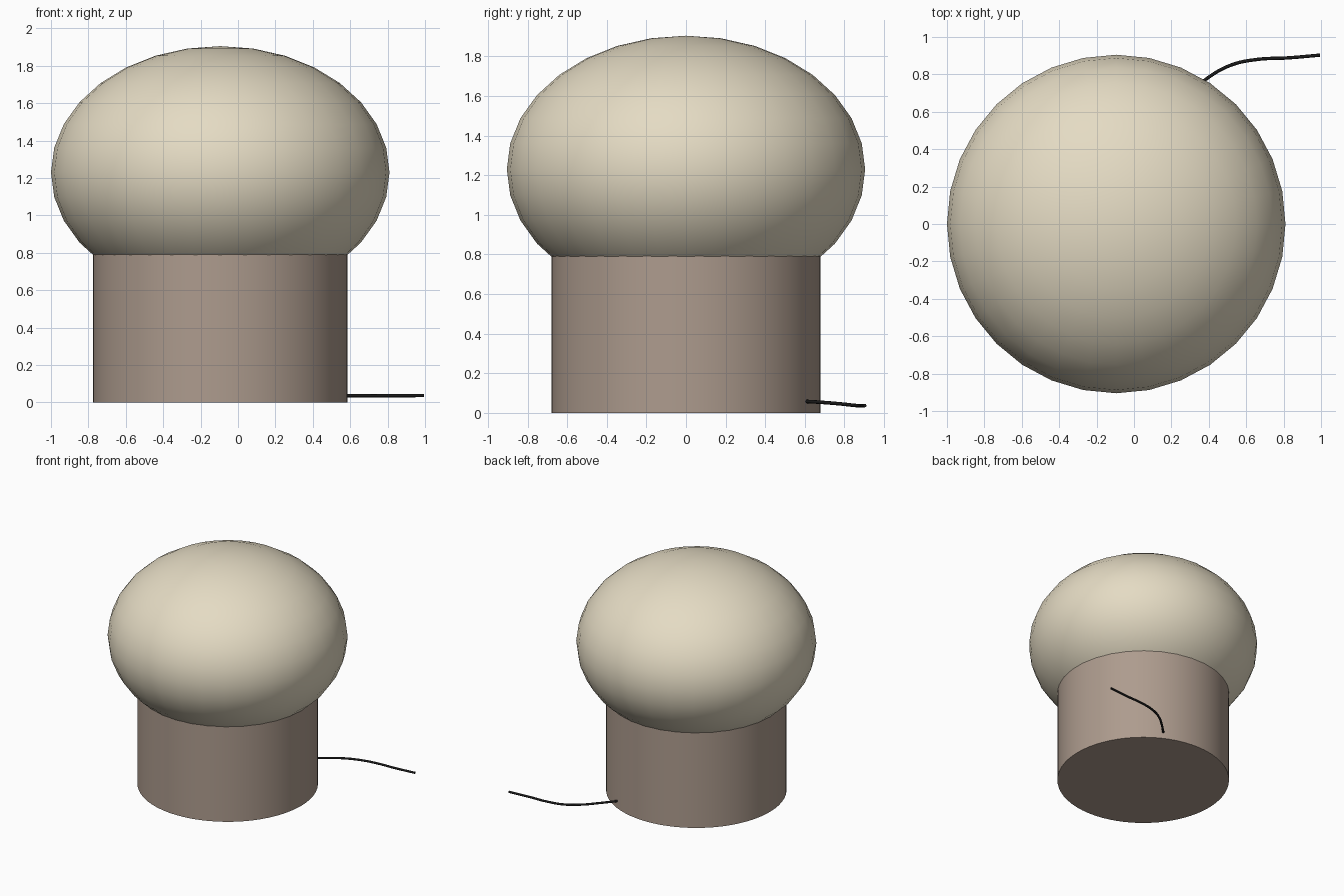
import bpy
import math

cube = bpy.data.objects.get("Cube")
if cube:
    bpy.data.objects.remove(cube, do_unlink=True)

CX = -0.095   # lamp axis


def material(name, color, roughness=0.6):
    m = bpy.data.materials.new(name)
    m.use_nodes = True
    m.diffuse_color = (*color, 1)
    bsdf = m.node_tree.nodes["Principled BSDF"]
    bsdf.inputs["Base Color"].default_value = (*color, 1)
    bsdf.inputs["Roughness"].default_value = roughness
    return m


def finish(name, mat, angle):
    ob = bpy.context.object
    ob.name = name
    ob.data.materials.append(mat)
    bpy.ops.object.shade_smooth_by_angle(angle=math.radians(angle))
    return ob


cream = material("warm cream", (0.78, 0.71, 0.55))
taupe = material("taupe", (0.42, 0.33, 0.27))
black = material("cord black", (0.01, 0.01, 0.01))

# Squashed globe shade
bpy.ops.mesh.primitive_uv_sphere_add(segments=32, ring_count=16, radius=1,
                                     location=(CX, 0, 1.23))
shade = bpy.context.object
shade.scale = (0.905, 0.905, 0.675)
bpy.ops.object.transform_apply(location=False, rotation=False, scale=True)
finish("globe_shade", cream, 40)

# Cylindrical base, its top hidden inside the shade
bpy.ops.mesh.primitive_cylinder_add(vertices=64, radius=0.68, depth=0.8,
                                    location=(CX, 0, 0.4))
finish("lamp_base", taupe, 30)

# Power cord leaving the back of the base
path = [(0.17, 0.57, 0.06), (0.29, 0.69, 0.053), (0.40, 0.785, 0.045),
        (0.52, 0.85, 0.038), (0.66, 0.88, 0.036), (0.82, 0.888, 0.036),
        (0.995, 0.903, 0.037)]
curve = bpy.data.curves.new("power_cord", "CURVE")
curve.dimensions = "3D"
curve.bevel_depth = 0.009
curve.bevel_resolution = 2
curve.resolution_u = 6
curve.use_fill_caps = True
spline = curve.splines.new("BEZIER")
spline.bezier_points.add(len(path) - 1)
for point, co in zip(spline.bezier_points, path):
    point.co = co
    point.handle_left_type = point.handle_right_type = "AUTO"
cord = bpy.data.objects.new("power_cord", curve)
bpy.context.collection.objects.link(cord)
bpy.ops.object.select_all(action="DESELECT")
cord.select_set(True)
bpy.context.view_layer.objects.active = cord
bpy.ops.object.convert(target="MESH")
finish("power_cord", black, 50)
